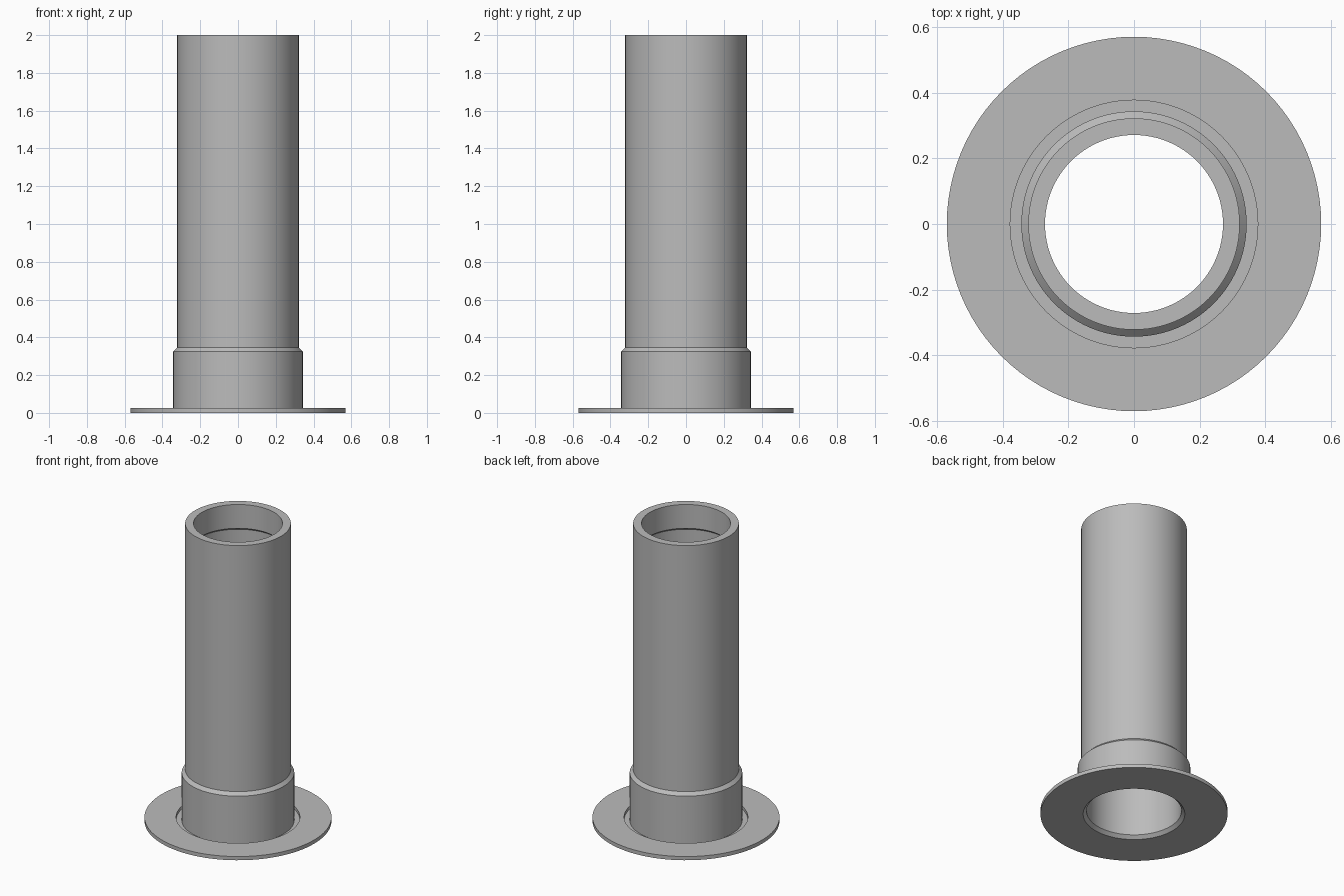
import bpy
import bmesh
import math
from mathutils import Vector

SEGMENTS = 96

cube = bpy.data.objects.get("Cube")
if cube:
    bpy.data.objects.remove(cube, do_unlink=True)

# Plain grey metal
grey = bpy.data.materials.new("grey_metal")
grey.use_nodes = True
colour = (0.5, 0.5, 0.5, 1)
grey.diffuse_color = colour
grey.node_tree.nodes["Principled BSDF"].inputs["Base Color"].default_value = colour


def lathe(name, profile):
    """Turn a closed (radius, height) profile around the z axis."""
    bm = bmesh.new()
    verts = [bm.verts.new((r, 0, z)) for r, z in profile]
    edges = [bm.edges.new((v, verts[i - 1])) for i, v in enumerate(verts)]
    bmesh.ops.spin(bm, geom=verts + edges, cent=Vector(), axis=(0, 0, 1),
                   angle=2 * math.pi, steps=SEGMENTS, use_merge=True)
    bmesh.ops.remove_doubles(bm, verts=bm.verts, dist=0.0001)
    bmesh.ops.recalc_face_normals(bm, faces=bm.faces)
    mesh = bpy.data.meshes.new(name)
    bm.to_mesh(mesh)
    bm.free()
    mesh.materials.append(grey)
    obj = bpy.data.objects.new(name, mesh)
    bpy.context.collection.objects.link(obj)
    bpy.ops.object.select_all(action="DESELECT")
    obj.select_set(True)
    bpy.context.view_layer.objects.active = obj
    bpy.ops.object.shade_smooth_by_angle(angle=math.radians(30))
    return obj


# One turned part: flange, recess, collar, pipe and stepped bore
flange = [(0.31, 0), (0.57, 0), (0.57, 0.025), (0.377, 0.025)]
recess = [(0.377, 0.005), (0.343, 0.005)]
collar = [(0.343, 0.325), (0.322, 0.346)]
pipe = [(0.322, 2), (0.271, 2)]
bore = [(0.271, 1.84), (0.289, 1.825), (0.289, 0.021)]
lathe("flanged_pipe", flange + recess + collar + pipe + bore)
